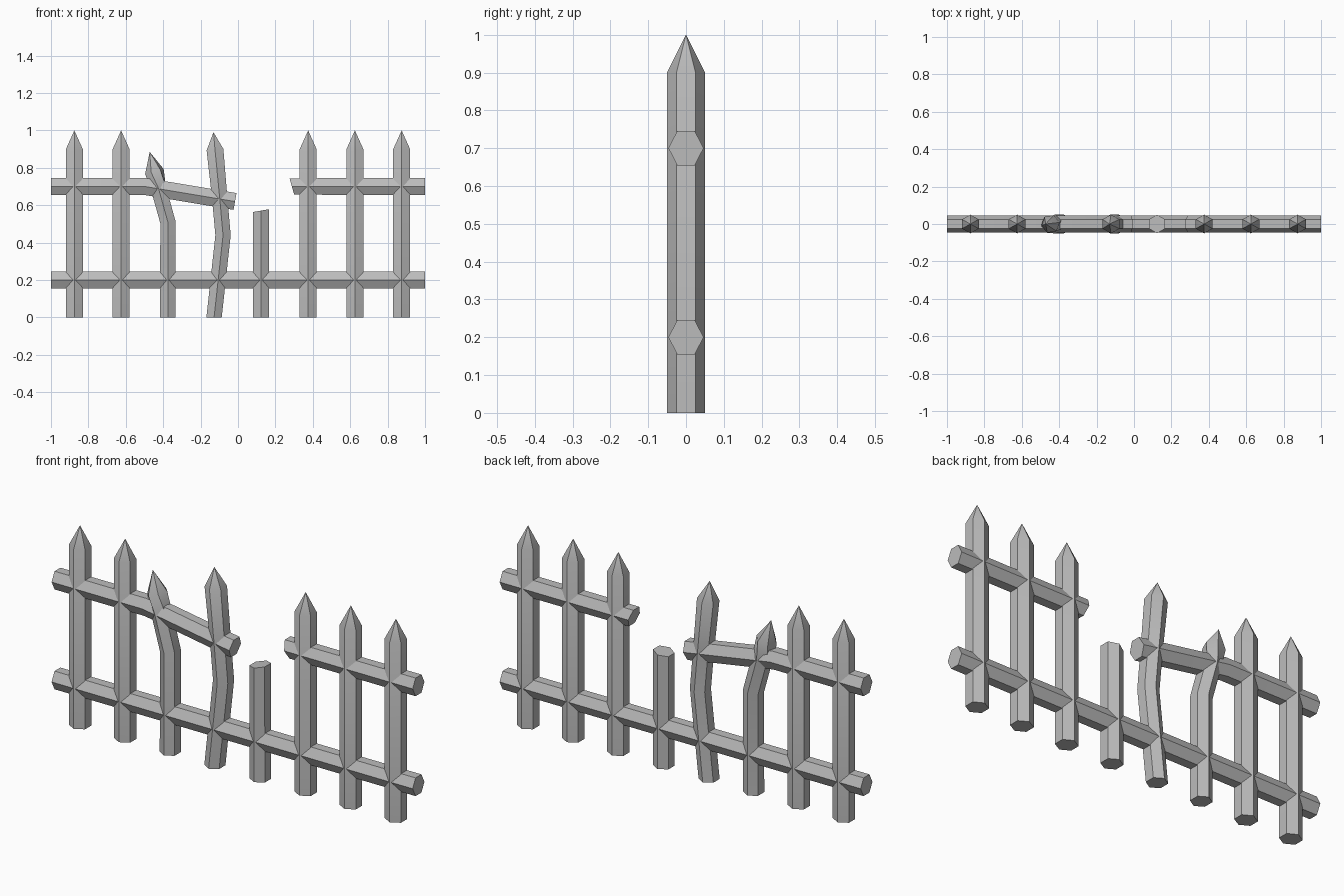
import bpy, bmesh, math
from mathutils import Vector

cube = bpy.data.objects.get("Cube")
if cube:
    bpy.data.objects.remove(cube, do_unlink=True)

# One plain grey for the whole fence
grey = bpy.data.materials.new("weathered grey")
grey.use_nodes = True
colour = (0.5, 0.5, 0.5, 1)
grey.diffuse_color = colour
grey.node_tree.nodes["Principled BSDF"].inputs["Base Color"].default_value = colour


def hex_beam(name, rings, half_width, depth, tip=None):
    """Six-sided beam through rings of (x, z, tilt[, twist]), with an optional point."""
    bm = bmesh.new()
    loops = []
    for ring in rings:
        x, z, tilt = ring[:3]
        twist = ring[3] if len(ring) > 3 else 0
        width = ring[4] if len(ring) > 4 else half_width
        side = Vector((math.cos(math.radians(tilt)), 0, math.sin(math.radians(tilt))))
        loop = []
        for i in range(6):
            a = math.radians(60 * i + twist)
            across = math.sin(a) * width / math.sin(math.pi / 3)
            point = Vector((x, 0, z)) + side * across
            point.y = math.cos(a) * depth
            loop.append(bm.verts.new(point))
        loops.append(loop)
    for low, high in zip(loops, loops[1:]):
        for i in range(6):
            j = (i + 1) % 6
            bm.faces.new((low[i], low[j], high[j], high[i]))
    bm.faces.new(loops[0])
    if tip:
        apex = bm.verts.new((tip[0], 0, tip[1]))
        for i in range(6):
            bm.faces.new((loops[-1][i], loops[-1][(i + 1) % 6], apex))
    else:
        bm.faces.new(loops[-1])
    bmesh.ops.recalc_face_normals(bm, faces=bm.faces)
    mesh = bpy.data.meshes.new(name)
    bm.to_mesh(mesh)
    bm.free()
    mesh.materials.append(grey)
    obj = bpy.data.objects.new(name, mesh)
    bpy.context.collection.objects.link(obj)
    bpy.ops.object.select_all(action="DESELECT")
    obj.select_set(True)
    bpy.context.view_layer.objects.active = obj
    bpy.ops.object.shade_smooth_by_angle(angle=math.radians(30))
    return obj


# Straight pickets
for n in (0, 1, 5, 6, 7):
    x = -0.875 + 0.25 * n
    hex_beam(f"picket_{n + 1}", [(x, 0, 0), (x, 0.9, 0)], 0.045, 0.05, (x, 1))

# Bent pickets
hex_beam("bent_short_picket",
         [(-0.375, 0, 0), (-0.375, 0.51, 8), (-0.425, 0.69, 16),
          (-0.447, 0.78, 15, 20, 0.045)],
         0.041, 0.05, (-0.472, 0.885))
hex_beam("bent_tall_picket",
         [(-0.128, 0, 0), (-0.08, 0.44, 0), (-0.098, 0.64, 5),
          (-0.123, 0.897, 5, 0, 0.045)],
         0.041, 0.05, (-0.131, 0.99))

# Snapped picket with a slanted top
hex_beam("broken_picket", [(0.123, 0, 0), (0.123, 0.571, 10)], 0.043, 0.05)

# Rails: one whole below, one snapped in two above
hex_beam("lower_rail", [(-1, 0.2, 90), (1, 0.2, 90)], 0.0455, 0.0465)
hex_beam("upper_rail_sagging",
         [(-1, 0.7, 90), (-0.497, 0.7, 85), (-0.016, 0.62, 80)], 0.0455, 0.0465)
hex_beam("upper_rail_broken", [(0.288, 0.7, 106), (1, 0.7, 90)], 0.0455, 0.0465)
